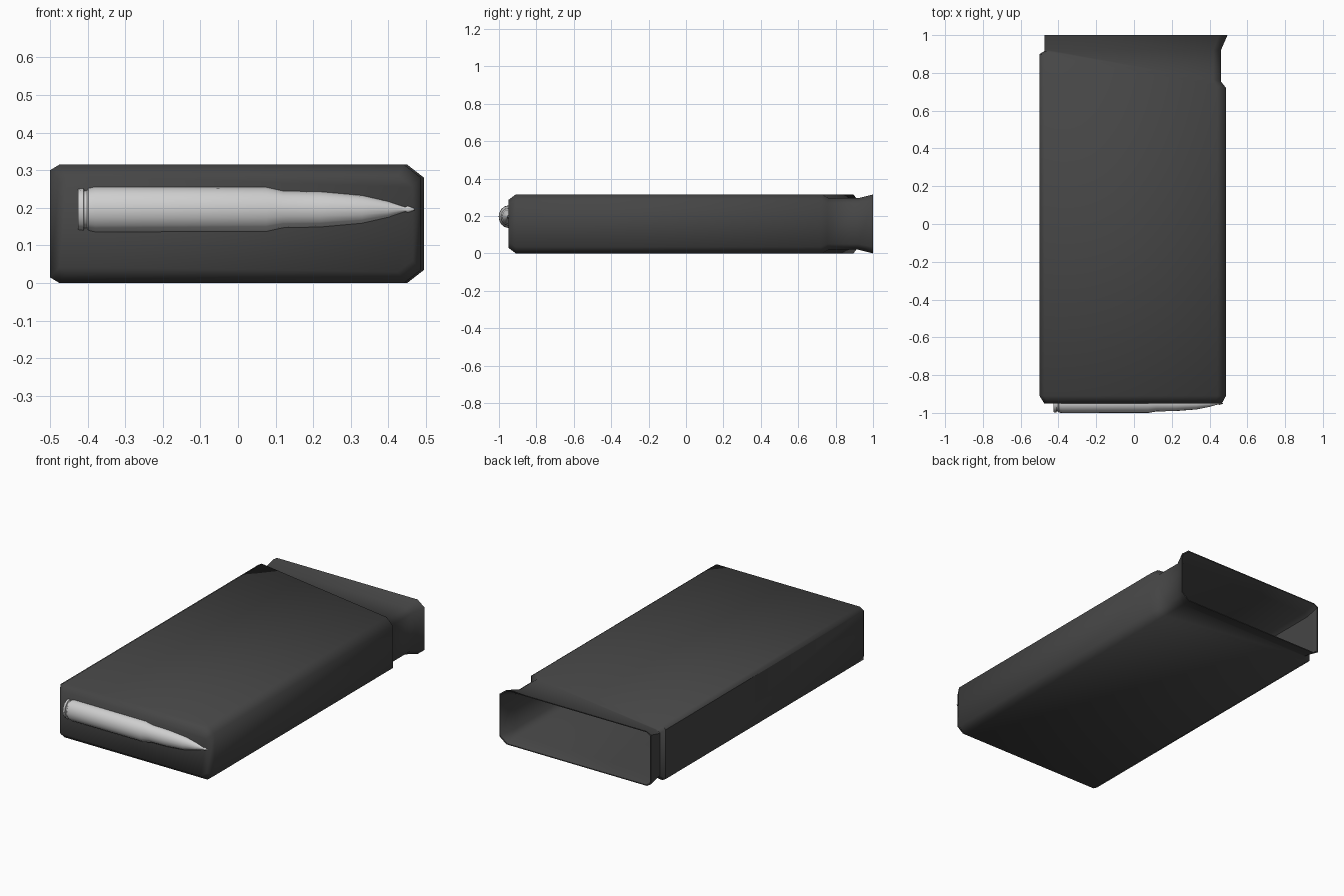
import bpy, bmesh, math

if "Cube" in bpy.data.objects:
    bpy.data.objects.remove(bpy.data.objects["Cube"])


def material(name, rgb):
    m = bpy.data.materials.new(name)
    m.diffuse_color = (*rgb, 1)
    m.use_nodes = True
    m.node_tree.nodes["Principled BSDF"].inputs["Base Color"].default_value = m.diffuse_color
    return m


def finish(name, bm, mat, angle):
    bmesh.ops.recalc_face_normals(bm, faces=bm.faces)
    mesh = bpy.data.meshes.new(name)
    bm.to_mesh(mesh)
    bm.free()
    mesh.materials.append(mat)
    ob = bpy.data.objects.new(name, mesh)
    bpy.context.collection.objects.link(ob)
    bpy.ops.object.select_all(action='DESELECT')
    ob.select_set(True)
    bpy.context.view_layer.objects.active = ob
    bpy.ops.object.shade_smooth_by_angle(angle=math.radians(angle))
    return ob


def loft(bm, rings):
    """Bridge rings of equal size and cap both ends."""
    loops = [[bm.verts.new(p) for p in r] for r in rings]
    for a, b in zip(loops, loops[1:]):
        n = len(a)
        for i in range(n):
            j = (i + 1) % n
            bm.faces.new((a[i], a[j], b[j], b[i]))
    bm.faces.new(loops[0])
    bm.faces.new(loops[-1])


def section(xl, xr, z0, z1, y_left, y_right, left, right):
    """Chamfered rectangle; y may slant from the left side to the right."""
    (lx, lz), (rx, rz) = left, right
    pts = [(xl + lx, z0), (xr - rx, z0), (xr, z0 + rz), (xr, z1 - rz),
           (xr - rx, z1), (xl + lx, z1), (xl, z1 - lz), (xl, z0 + lz)]
    return [(x, y_left + (y_right - y_left) * (x - xl) / (xr - xl), z) for x, z in pts]


dark = material("dark_gray_metal", (0.06, 0.06, 0.06))
light = material("light_gray_metal", (0.62, 0.62, 0.62))

# Hollow case: bevelled front, slanted shoulder, recessed neck, flared mouth
small, big = (0.025, 0.015), (0.045, 0.035)
bm = bmesh.new()
loft(bm, [
    section(-0.475, 0.465, 0.03, 0.285, -0.95, -0.95, (0.02, 0.012), (0.04, 0.03)),
    section(-0.50, 0.487, 0, 0.315, -0.91, -0.91, small, big),
    section(-0.50, 0.487, 0, 0.315, 0.90, 0.72, small, big),
    section(-0.475, 0.46, 0.02, 0.295, 0.915, 0.755, small, (0.04, 0.03)),
    section(-0.475, 0.46, 0.02, 0.295, 0.92, 0.92, small, (0.04, 0.03)),
    section(-0.475, 0.495, 0, 0.315, 1.0, 1.0, small, big),
    section(-0.47, 0.49, 0.005, 0.31, 1.0, 1.0, small, big),
    section(-0.467, 0.452, 0.028, 0.287, 0.92, 0.92, small, (0.04, 0.03)),
    section(-0.467, 0.452, 0.028, 0.287, -0.85, -0.85, small, (0.04, 0.03)),
])
finish("magazine_case", bm, dark, 56)

# Cartridge set halfway into the front face: (x, radius) profile turned about x
profile = [(-0.425, 0.054), (-0.411, 0.056), (-0.409, 0.049), (-0.402, 0.05),
           (-0.398, 0.056), (-0.38, 0.06), (0.075, 0.059), (0.12, 0.049),
           (0.22, 0.047), (0.33, 0.037), (0.40, 0.021), (0.435, 0.009),
           (0.445, 0.006), (0.452, 0.009), (0.47, 0.002)]
SIDES = 16
bm = bmesh.new()
loft(bm, [[(x, -0.95 + 0.86 * r * math.cos(t), 0.196 + r * math.sin(t))
           for t in (2 * math.pi * i / SIDES for i in range(SIDES))]
          for x, r in profile])
finish("cartridge_relief", bm, light, 40)
